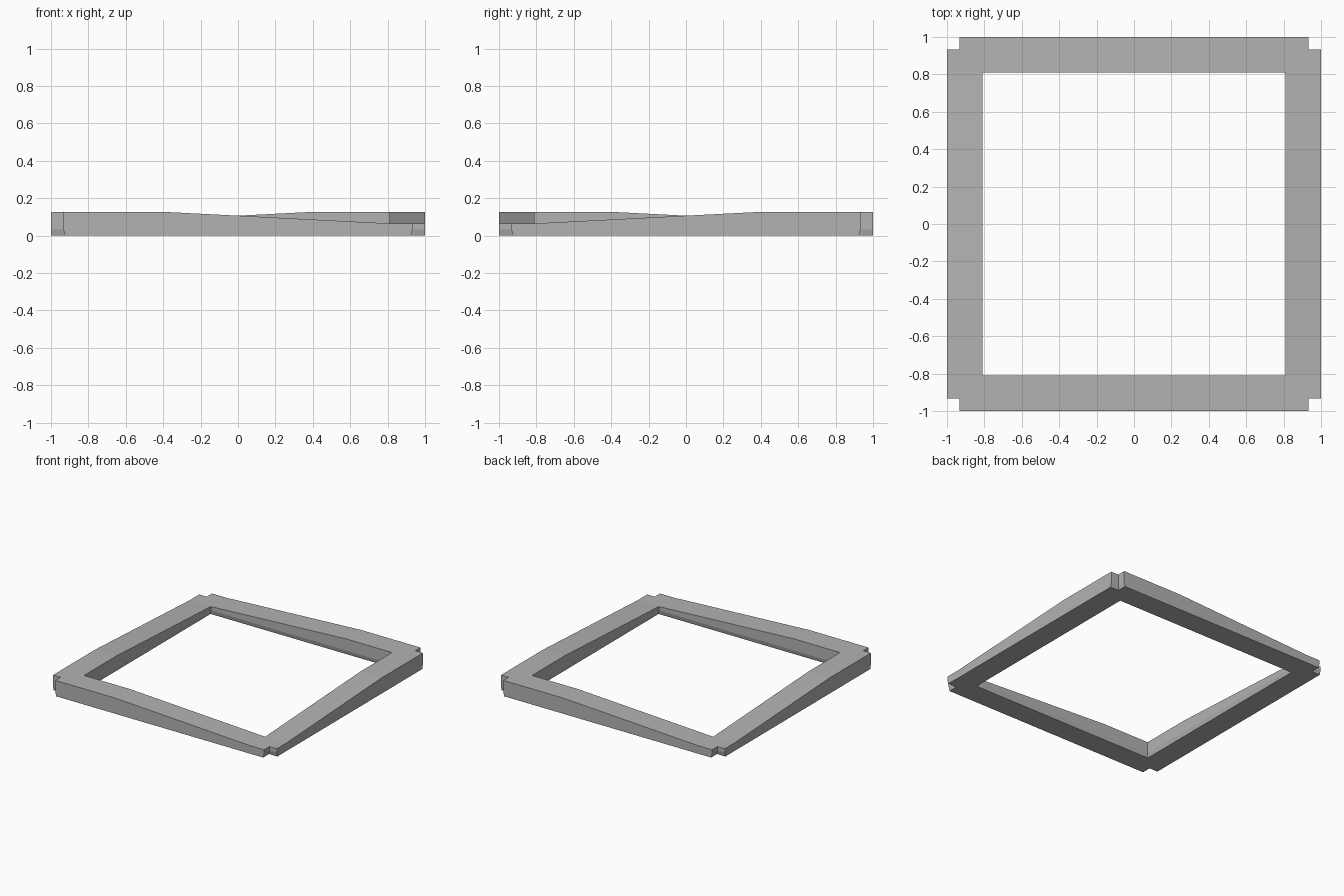
import bpy, bmesh, math

cube = bpy.data.objects.get("Cube")
if cube:
    bpy.data.objects.remove(cube, do_unlink=True)

OUTER, NOTCH, HOLE, SLOPE = 1.0, 0.933, 0.81, 0.4
HIGH, LOW = 0.127, 0.065
FOLD, FLARE = 0.033, 0.008

mat = bpy.data.materials.new("plain_grey")
mat.use_nodes = True
grey = (0.45, 0.45, 0.45, 1)
mat.diffuse_color = grey
mat.node_tree.nodes["Principled BSDF"].inputs["Base Color"].default_value = grey


def top_height(x, y):
    # each rail falls from a high corner to a low corner
    if abs(y) >= HOLE:
        t = -math.copysign(x, x * y)if x * y else 0
    else:
        t = -math.copysign(y, x * y)
    f = (t + SLOPE) / (HOLE + SLOPE)
    return HIGH + (LOW - HIGH) * min(max(f, 0), 1)


def flared(c):
    # the hole and corner notches widen at the underside
    if abs(c) == HOLE:
        return math.copysign(HOLE + FLARE, c)
    if abs(c) == NOTCH:
        return math.copysign(NOTCH - FLARE, c)
    return c


half = [SLOPE, HOLE, NOTCH, OUTER]
lines = [-c for c in reversed(half)] + half
n = len(lines) - 1


def solid(i, j):
    if not (0 <= i < n and 0 <= j < n):
        return False
    mx = abs(lines[i] + lines[i + 1]) / 2
    my = abs(lines[j] + lines[j + 1]) / 2
    return max(mx, my) > HOLE and not (mx > NOTCH and my > NOTCH)


bm = bmesh.new()
cache = {}


def vert(i, j, level):
    key = (i, j, level)
    if key not in cache:
        x, y = lines[i], lines[j]
        if level == 0:
            co = (flared(x), flared(y), 0)
        elif level == 1:
            co = (x, y, FOLD)
        else:
            co = (x, y, top_height(x, y))
        cache[key] = bm.verts.new(co)
    return cache[key]


# top, underside and walls of every solid cell of the frame
for i in range(n):
    for j in range(n):
        if not solid(i, j):
            continue
        ring = [(i, j), (i + 1, j), (i + 1, j + 1), (i, j + 1)]
        bm.faces.new([vert(*p, 2) for p in ring])
        bm.faces.new([vert(*p, 0) for p in reversed(ring)])
        sides = [(i, j - 1), (i + 1, j), (i, j + 1), (i - 1, j)]
        for k, neighbour in enumerate(sides):
            if solid(*neighbour):
                continue
            a, b = ring[k], ring[(k + 1) % 4]
            for low in (0, 1):
                bm.faces.new([vert(*a, low), vert(*b, low),
                              vert(*b, low + 1), vert(*a, low + 1)])

# merge coplanar cells into clean large faces
bmesh.ops.dissolve_limit(bm, angle_limit=0.002, verts=bm.verts, edges=bm.edges)
bmesh.ops.recalc_face_normals(bm, faces=bm.faces)

mesh = bpy.data.meshes.new("square_frame")
bm.to_mesh(mesh)
bm.free()
mesh.materials.append(mat)
frame = bpy.data.objects.new("square_frame", mesh)
bpy.context.collection.objects.link(frame)
